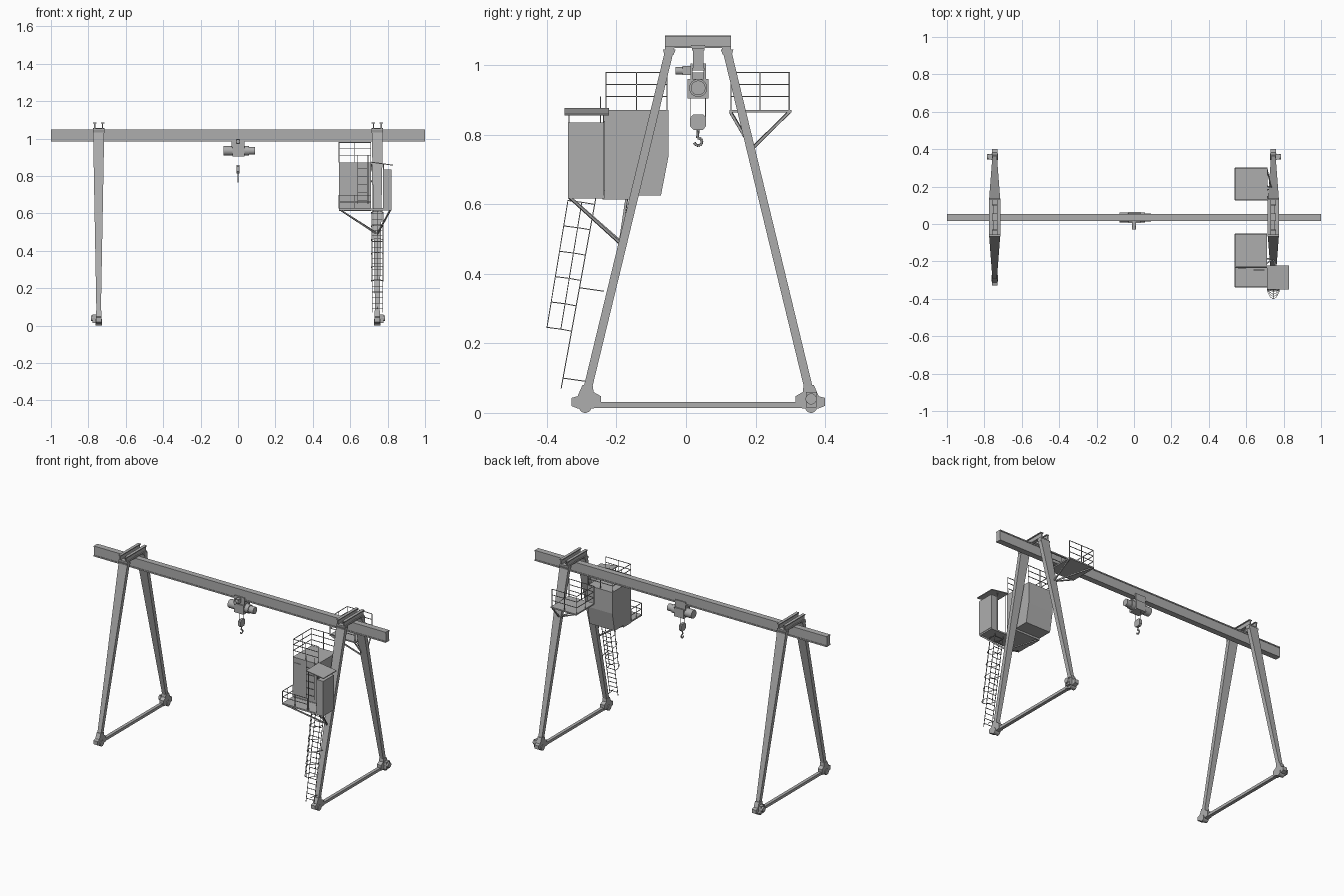
import bpy, bmesh, math
from mathutils import Vector

if "Cube" in bpy.data.objects:
    bpy.data.objects.remove(bpy.data.objects["Cube"])

grey = bpy.data.materials.new("light_grey")
grey.diffuse_color = (0.42, 0.42, 0.42, 1)
grey.use_nodes = True
grey.node_tree.nodes["Principled BSDF"].inputs["Base Color"].default_value = grey.diffuse_color
CY = 0.035          # y of the girder axis
LX = 0.745          # x of the leg frames


def finish(name, bm):
    bmesh.ops.recalc_face_normals(bm, faces=bm.faces)
    me = bpy.data.meshes.new(name)
    bm.to_mesh(me)
    bm.free()
    me.materials.append(grey)
    ob = bpy.data.objects.new(name, me)
    bpy.context.collection.objects.link(ob)
    return ob


def loft(bm, a, b):
    """Closed solid between two matching outlines."""
    va, vb = [bm.verts.new(p) for p in a], [bm.verts.new(p) for p in b]
    bm.faces.new(va)
    bm.faces.new(vb)
    for i in range(len(a)):
        j = (i + 1) % len(a)
        bm.faces.new((va[i], va[j], vb[j], vb[i]))


def boxes(name, *spans):
    bm = bmesh.new()
    for x0, x1, y0, y1, z0, z1 in spans:
        ring = lambda z: [(x0, y0, z), (x1, y0, z), (x1, y1, z), (x0, y1, z)]
        loft(bm, ring(z0), ring(z1))
    return finish(name, bm)


def prism(name, outline, x0, x1):
    bm = bmesh.new()
    loft(bm, [(x0, y, z) for y, z in outline], [(x1, y, z) for y, z in outline])
    return finish(name, bm)


def rods(name, segs, r=0.002, sides=4):
    bm = bmesh.new()
    for p, q in segs:
        p, q = Vector(p), Vector(q)
        rot = (q - p).to_track_quat('Z', 'Y')
        ring = [rot @ Vector((r * math.cos(t), r * math.sin(t), 0))
                for t in (math.tau * (i + 0.5) / sides for i in range(sides))]
        loft(bm, [p + v for v in ring], [q + v for v in ring])
    ob = finish(name, bm)
    if sides > 6:
        for f in ob.data.polygons:
            f.use_smooth = len(f.vertices) == 4
    return ob


def path(pts):
    return list(zip(pts[:-1], pts[1:]))


def railing(name, corners, heights):
    """Posts at every corner and span middle, with a rail at each height."""
    segs = []
    c = [Vector(p) for p in corners]
    up = Vector((0, 0, heights[-1]))
    for a, b in path(c):
        segs += [(p, p + up) for p in (a, (a + b) / 2, b)]
        segs += [(a + Vector((0, 0, h)), b + Vector((0, 0, h))) for h in heights]
    rods(name, segs, 0.0022)


# Main girder with narrow flanges
boxes("girder", (-1, 1, CY - .015, CY + .015, .986, 1.049),
      (-1, 1, CY - .018, CY + .018, 1.043, 1.05),
      (-1, 1, CY - .018, CY + .018, .985, .993))

# Leg frames, mirrored left and right, front and back
BOGIE = [(-.33, .02), (-.33, .043), (-.312, .048), (-.298, .08), (-.268, .078),
         (-.266, .06), (-.245, .048), (-.245, .015), (-.28, .012), (-.31, .012)]
for sx, side in ((-1, "left"), (1, "right")):
    cx = sx * LX
    # twin channel cap beams over the girder
    boxes(side + "_cap_beams", *[
        s for o in (-.021, .021) for s in (
            (cx + o - .003, cx + o + .003, CY - .095, CY + .095, 1.052, 1.084),
            (cx + o - .009, cx + o + .009, CY - .095, CY + .095, 1.05, 1.055),
            (cx + o - .009, cx + o + .009, CY - .095, CY + .095, 1.081, 1.086))],
        (cx - .03, cx + .03, CY - .02, CY + .02, 1.05, 1.058),
        (cx - .03, cx + .03, CY - .095, CY - .07, 1.045, 1.055),
        (cx - .03, cx + .03, CY + .07, CY + .095, 1.045, 1.055))
    boxes(side + "_ground_tie", (cx - .01, cx + .01, -.25, .32, .014, .031))
    for sy, end in ((1, "front"), (-1, "back")):
        my = lambda y: y if sy == 1 else 2 * CY - y
        bm = bmesh.new()
        ring = lambda y, z, hx: [(cx + i * hx, my(y) + j * .0125, z)
                                 for i, j in ((-1, -1), (1, -1), (1, 1), (-1, 1))]
        loft(bm, ring(-.283, .07, .012), ring(-.046, 1.05, .03))
        finish(f"{side}_{end}_leg", bm)
        prism(f"{side}_{end}_bogie", [(my(y), z) for y, z in BOGIE], cx - .014, cx + .014)
        prism(f"{side}_{end}_leg_collar", [(my(y), z) for y, z in
              ((-.066, 1.045), (-.062, 1.03), (-.036, 1.03), (-.03, 1.045))],
              cx - .031, cx + .031)
        rods(f"{side}_{end}_wheel", [((cx - .018, my(-.29), .018), (cx + .018, my(-.29), .018))],
             .018, 16)
    # drive motor on the outside of the back bogie
    rods(side + "_drive_motor", [((cx + sx * .012, .36, .04), (cx + sx * .042, .36, .04))], .016, 12)
    boxes(side + "_drive_gearbox", (cx + sx * .02 - .012, cx + sx * .02 + .012, .345, .375, .015, .06))

# Hoist trolley
boxes("trolley", (-.035, .035, CY - .022, CY - .016, .955, 1.005),
      (-.035, .035, CY + .016, CY + .022, .955, 1.005),
      (-.03, .03, CY - .02, CY + .02, .955, .98),
      (-.03, .035, CY - .03, CY + .03, .905, .96))
rods("hoist_drum", [((-.078, CY, .935), (.06, CY, .935))], .026, 20)
rods("hoist_motor", [((.06, CY, .935), (.092, CY, .935))], .021, 20)
rods("trolley_motor", [((0, -.03, .984), (0, .015, .984))], .011, 12)
boxes("trolley_motor_mount", (-.012, .012, -.01, .017, .972, .998))
rods("hoist_ropes", [((0, CY + s * .021, .91), (0, CY + s * .021, .85)) for s in (-1, 1)], .0015)
prism("hook_block", [(.012, .825), (.012, .85), (.02, .858), (.05, .858), (.058, .85),
                     (.058, .825), (.048, .814), (.022, .814)], -.008, .008)
arc = [(0, CY + .011 * math.cos(t), .78 + .011 * math.sin(t))
       for t in (math.radians(100 - 27 * i) for i in range(11))]
rods("hook", [((0, CY, .815), arc[0])] + path(arc), .004, 6)

# Operator cabin with a slanted window side
X0, X1 = .54, .71
prism("cabin", [(-.235, .626), (-.235, .872), (-.05, .872), (-.05, .74), (-.072, .626)], X0, X1)
boxes("cabin_door", (X0 + .015, X0 + .06, -.238, -.234, .64, .84))
boxes("cabin_floor", (X0, .82, -.34, -.235, .617, .626), (X0, X1, -.24, -.16, .614, .627))
railing("cabin_roof_railing", [(X1, -.23, .872), (X0, -.23, .872), (X0, -.055, .872),
                               (X1, -.055, .872)], (.038, .073, .107))
railing("cabin_front_railing", [(X0, -.235, .626), (X0, -.335, .626), (X1, -.335, .626)],
        (.035, .072))
rods("cabin_roof_ladder", [((x, -.246, .65), (x, -.246, .91)) for x in (.64, .695)] +
     [((.64, -.246, z / 1000), (.695, -.246, z / 1000)) for z in range(670, 880, 42)])
rods("cabin_brackets", [((X0 + .005, -.335, .62), (.735, -.192, .495)),
                        ((.815, -.335, .62), (.745, -.192, .49)),
                        ((X0 + .005, -.17, .62), (.735, -.188, .50))], .005)

# Electrical cabinet under a tilted canopy
boxes("cabinet", (.78, .822, -.34, -.236, .626, .835))
bm = bmesh.new()
canopy = [(.71, -.35, .872), (.83, -.35, .855), (.83, -.222, .855), (.71, -.222, .872)]
loft(bm, canopy, [(x, y, z + .005) for x, y, z in canopy])
finish("cabinet_canopy", bm)
rods("canopy_posts", [((x, y, .626), (x, y, .862)) for x in (.718, .778) for y in (-.237, -.337)], .0025)

# Service platform at the back leg
boxes("service_platform", (X0, X1 + .005, .125, .303, .864, .872))
railing("service_railing", [(X1, .13, .872), (X0, .13, .872), (X0, .297, .872),
                            (X1, .297, .872)], (.038, .073, .108))
rods("service_brackets", [((x, y, .866), (.735, .19, .76))
                          for x in (X0 + .01, X1) for y in (.128, .297)], .005)

# Access ladder with safety cage
ly = lambda z: -.372 + .182 * z
XA, XB = .717, .773
rods("access_ladder", [((x, ly(.07), .07), (x, ly(.63), .63)) for x in (XA, XB)] +
     [((XA, ly(z), z), (XB, ly(z), z)) for z in (.09 + .03 * i for i in range(18))] +
     [((LX, ly(z), z), (LX, ly(z) + .07, z - .01)) for z in (.1, .36)])
hoops, edge = [], []
for i in range(6):
    z = .235 + .073 * i
    yo = -.4 + .165 * (z - .235)
    outline = [(XA, ly(z), z), (XA - .004, yo + .04, z + .006), (LX - .015, yo + .008, z + .01),
               (LX, yo, z + .011), (LX + .015, yo + .008, z + .01),
               (XB + .004, yo + .04, z + .006), (XB, ly(z), z)]
    hoops += path(outline)
    edge.append(outline)
for k in (1, 3, 5):
    hoops.append((edge[0][k], edge[-1][k]))
rods("ladder_cage", hoops, .0018)
